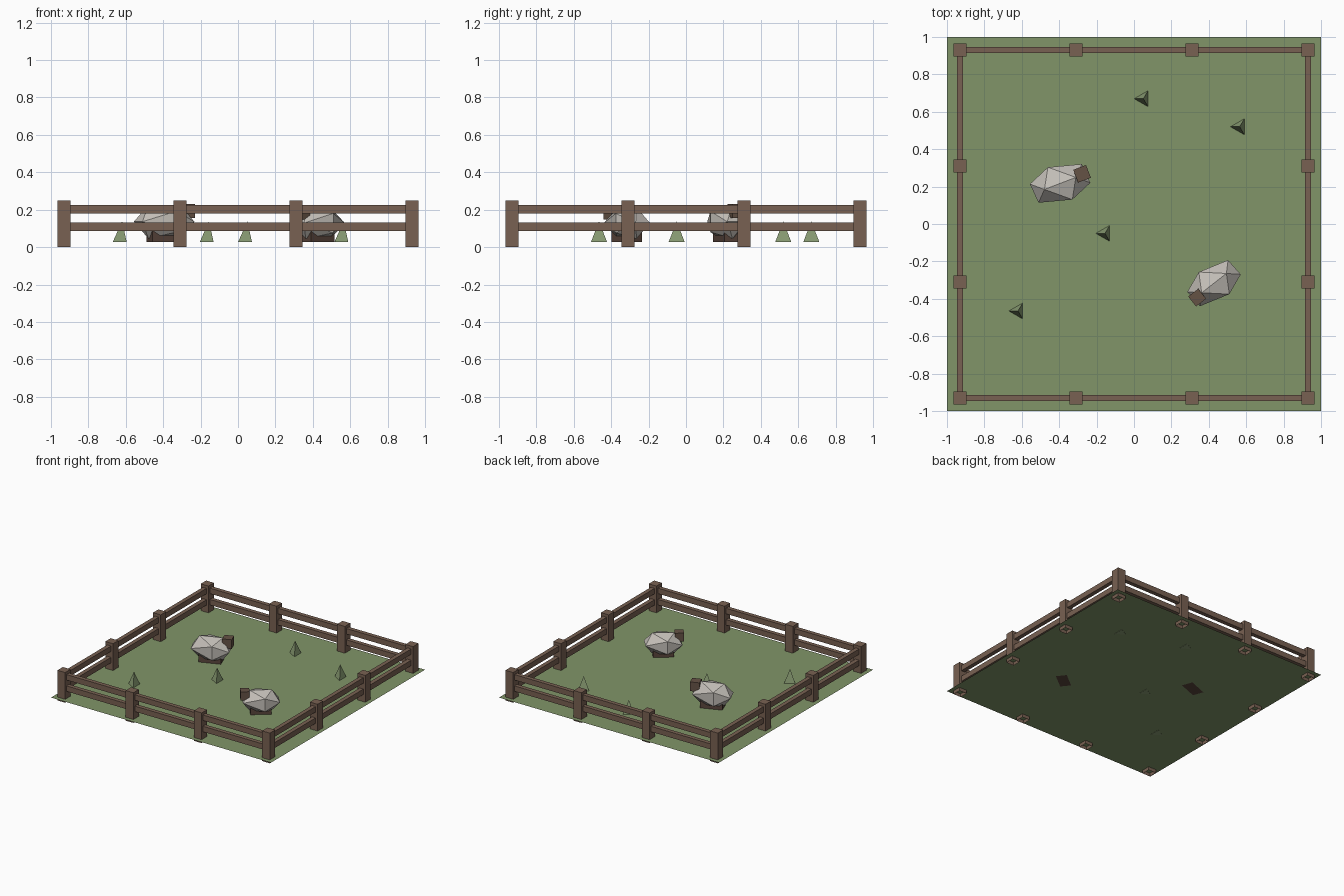
import bpy, bmesh, math
from mathutils import Vector, Matrix

if "Cube" in bpy.data.objects:
    bpy.data.objects.remove(bpy.data.objects["Cube"])

GROUND = 0.028


def mat(name, r, g, b):
    m = bpy.data.materials.new(name)
    m.diffuse_color = (r, g, b, 1)
    m.use_nodes = True
    m.node_tree.nodes["Principled BSDF"].inputs["Base Color"].default_value = m.diffuse_color
    return m


GRASS = mat("grass", 0.22, 0.30, 0.14)
LEAF = mat("leaf", 0.25, 0.33, 0.17)
WOOD = mat("wood", 0.19, 0.12, 0.085)
DARK = mat("dark_brown", 0.10, 0.06, 0.045)
BROWN = mat("brown", 0.13, 0.085, 0.06)
WOOL = mat("wool", 0.55, 0.52, 0.48)


def finish(bm, name, material, matrix=None):
    bmesh.ops.recalc_face_normals(bm, faces=bm.faces)
    me = bpy.data.meshes.new(name)
    bm.to_mesh(me)
    bm.free()
    me.materials.append(material)
    ob = bpy.data.objects.new(name, me)
    bpy.context.collection.objects.link(ob)
    if matrix is not None:
        ob.matrix_world = matrix
    return ob


def box(name, centre, size, material, matrix=None, open_bottom=False):
    bm = bmesh.new()
    bmesh.ops.create_cube(bm, size=1)
    bmesh.ops.scale(bm, vec=size, verts=bm.verts)
    bmesh.ops.translate(bm, vec=centre, verts=bm.verts)
    ob = finish(bm, name, material, matrix)
    if open_bottom:
        bm = bmesh.new()
        bm.from_mesh(ob.data)
        low = [f for f in bm.faces if f.normal.z < -0.9]
        bmesh.ops.delete(bm, geom=low, context='FACES')
        bm.to_mesh(ob.data)
        bm.free()
    return ob


# Ground sheet
bm = bmesh.new()
bmesh.ops.create_grid(bm, x_segments=1, y_segments=1, size=1)
bmesh.ops.translate(bm, vec=(0, 0, GROUND), verts=bm.verts)
finish(bm, "ground", GRASS)

# Fence: four sides, each with three posts and two rails
for i in range(4):
    turn = Matrix.Rotation(i * math.pi / 2, 4, 'Z')
    for x in (-0.93, -0.31, 0.31):
        box("fence_post", (x, -0.93, 0.124), (0.07, 0.07, 0.248), WOOD, turn, True)
    for z in (0.109, 0.202):
        box("fence_rail", (0, -0.93, z), (1.86, 0.034, 0.045), WOOD, turn)

# Grass tufts: three-sided spikes
for x, y in ((0.05, 0.67), (0.565, 0.52), (-0.155, -0.05), (-0.62, -0.465)):
    bm = bmesh.new()
    base = [bm.verts.new((x + 0.05 * math.cos(a), y + 0.05 * math.sin(a), 0.026))
            for a in (math.pi, -math.pi / 3, math.pi / 3)]
    tip = bm.verts.new((x, y, 0.138))
    bm.faces.new(base)
    for k in range(3):
        bm.faces.new((base[k], base[(k + 1) % 3], tip))
    finish(bm, "grass_tuft", LEAF)


# Grazing animals: faceted body, block head, block legs
def animal(x, y, angle, s):
    place = (Matrix.Translation((x, y, GROUND))
             @ Matrix.Rotation(math.radians(angle), 4, 'Z') @ Matrix.Scale(s, 4))
    half = [(0.152, -0.055, 0), (0.145, 0.055, 0),
            (-0.03, 0.104, 0.056), (-0.03, 0.104, -0.056),
            (0.09, 0, 0.09), (-0.09, 0, 0.09)]
    bm = bmesh.new()
    for p in half:
        for sign in (1, -1):
            bm.verts.new(sign * Vector(p) + Vector((0, 0, 0.108)))
    bmesh.ops.convex_hull(bm, input=bm.verts)
    finish(bm, "animal_body", WOOL, place)
    box("animal_head", (0.128, 0.006, 0.166), (0.073, 0.073, 0.075), BROWN, place)
    box("animal_legs", (0, 0, 0.04), (0.17, 0.09, 0.08), DARK, place)


animal(-0.395, 0.217, 21, 1.0)
animal(0.428, -0.316, 218, 0.93)
